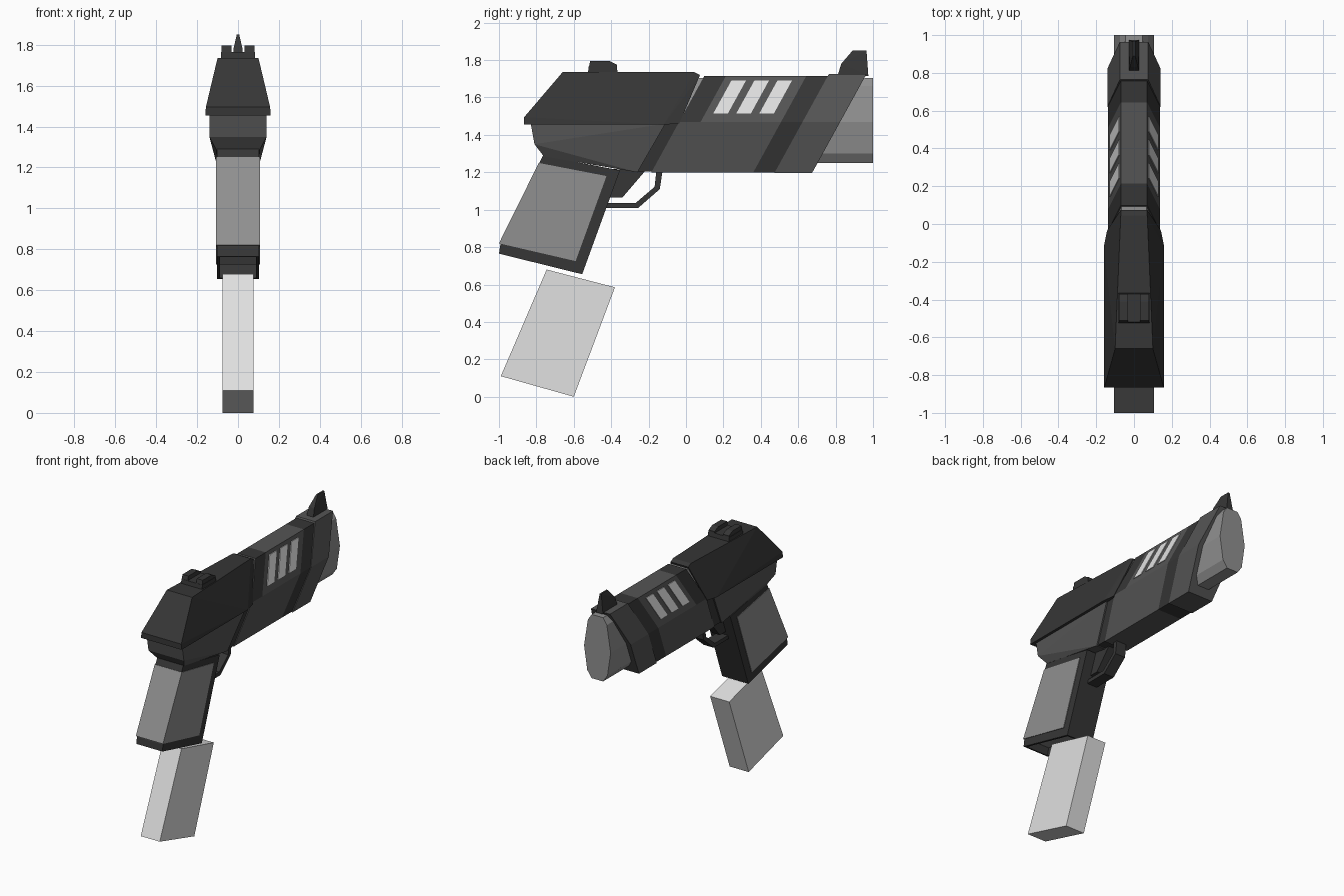
import bpy, bmesh
from mathutils import Vector

if "Cube" in bpy.data.objects:
    bpy.data.objects.remove(bpy.data.objects["Cube"], do_unlink=True)


def material(name, value):
    m = bpy.data.materials.new(name)
    m.use_nodes = True
    colour = (value, value, value, 1)
    m.diffuse_color = colour
    m.node_tree.nodes["Principled BSDF"].inputs["Base Color"].default_value = colour
    return m


CHARCOAL = material("charcoal", 0.037)
GUNMETAL = material("gunmetal", 0.09)
GREY = material("mid grey", 0.28)
LIGHT = material("light grey", 0.75)

LEAN = 0.55      # forward lean of the slanted cuts
BASE = 1.2       # height of the barrel underside


def hull(name, points, *mats, rule=None, edit=None):
    """Flat-faced convex solid around a list of 3D points."""
    bm = bmesh.new()
    for p in points:
        bm.verts.new(p)
    bmesh.ops.convex_hull(bm, input=bm.verts[:])
    bmesh.ops.delete(bm, geom=[v for v in bm.verts if not v.link_faces], context='VERTS')
    bmesh.ops.dissolve_limit(bm, angle_limit=0.01, verts=bm.verts[:], edges=bm.edges[:])
    bmesh.ops.recalc_face_normals(bm, faces=bm.faces[:])
    if edit:
        edit(bm)
    if rule:
        for f in bm.faces:
            f.material_index = rule(f)
    mesh = bpy.data.meshes.new(name)
    bm.to_mesh(mesh)
    bm.free()
    for m in mats:
        mesh.materials.append(m)
    obj = bpy.data.objects.new(name, mesh)
    bpy.context.collection.objects.link(obj)
    return obj


def sides(profile, width=None):
    """Mirror (y, z, half width) profile points to both sides."""
    return [(s * (width or p[2]), p[0], p[1]) for p in profile for s in (-1, 1)]


def slanted(name, start, end, section, *mats, rule=None):
    """Leaning tube between two cuts; the section holds (half width, z)."""
    profile = [(c + LEAN * (z - BASE), z, w) for c in (start, end) for w, z in section]
    return hull(name, sides(profile), *mats, rule=rule)


# Slide cover and lower frame
hull("slide_cover", sides([
    (-0.865, 1.455, 0.16), (-0.865, 1.495, 0.157), (-0.66, 1.735, 0.1),
    (0.045, 1.735, 0.07), (0.075, 1.72, 0.07), (-0.036, 1.46, 0.143),
    (-0.12, 1.455, 0.16)]), CHARCOAL)
hull("lower_frame", sides([
    (-0.83, 1.46, 0.14), (-0.81, 1.35, 0.14), (-0.76, 1.285, 0.105),
    (-0.26, 1.2, 0.1), (-0.11, 1.46, 0.14)]), GUNMETAL)

# Recessed neck between frame and shroud
slanted("neck_lower", -0.28, -0.18, [(0.13, 1.465), (0.092, 1.205)], CHARCOAL)
slanted("neck_upper", -0.28, -0.18, [(0.066, 1.705), (0.13, 1.465)], GREY)

# Barrel shroud in slanted sections
SECTION = [(0.07, 1.715), (0.137, 1.47), (0.095, BASE)]
slanted("shroud_rear", -0.185, -0.07, SECTION, GUNMETAL, CHARCOAL,
        rule=lambda f: int(f.calc_center_median().z > 1.47))
slanted("shroud_middle", -0.07, 0.36, SECTION, GUNMETAL)
slanted("shroud_dark_band", 0.36, 0.475, SECTION, CHARCOAL)
slanted("muzzle_ring", 0.475, 0.676,
        [(0.075, 1.725), (0.14, 1.47), (0.1, 1.195)], GUNMETAL)

# Three light stripe plates on each upper flank
for side, label in ((1, "left"), (-1, "right")):
    for i in range(3):
        start = -0.027 + 0.123 * i
        pts = []
        for z in (1.515, 1.69):
            x = 0.137 - 0.067 * (z - 1.47) / 0.245
            for cut in (start, start + 0.078):
                for offset in (-0.003, 0.005):
                    pts.append((side * (x + offset), cut + LEAN * (z - BASE), z))
        hull(f"{label}_stripe_{i + 1}", pts, LIGHT)

# Faceted barrel
BORE = [(0.045, 1.705), (0.075, 1.66), (0.105, 1.47), (0.08, 1.3), (0.045, 1.25)]
hull("barrel", sides([(y, z, w) for y in (0.6, 1.0) for w, z in BORE]), GREY)

# Sights
hull("front_sight", sides([
    (0.81, 1.715, 0.027), (0.83, 1.78, 0.022), (0.89, 1.85, 0.006),
    (0.965, 1.85, 0.006), (0.975, 1.715, 0.027)]), CHARCOAL)
hull("rear_sight_base", sides(
    [(-0.525, 1.725), (-0.52, 1.765), (-0.37, 1.765), (-0.365, 1.725)], 0.083), CHARCOAL)
for side, label in ((1, "left"), (-1, "right")):
    hull(f"rear_sight_{label}_ear", [
        (side * x, y, z) for x in (0.033, 0.08)
        for y, z in ((-0.52, 1.76), (-0.512, 1.795), (-0.41, 1.795), (-0.37, 1.775),
                     (-0.37, 1.76))], CHARCOAL)


def open_well(bm):
    """Hollow the underside of the grip."""
    bm.faces.ensure_lookup_table()
    bottom = min(bm.faces, key=lambda f: f.normal.z)
    inward = Vector(bottom.normal) * -0.15
    bmesh.ops.inset_individual(bm, faces=[bottom], thickness=0.022)
    inner = bmesh.ops.extrude_discrete_faces(bm, faces=[bottom])["faces"][0]
    bmesh.ops.translate(bm, verts=inner.verts[:], vec=inward)


# Grip with wrap-around panel
hull("grip", sides([(-0.765, 1.29), (-0.993, 0.81), (-1.0, 0.765), (-0.555, 0.655),
                    (-0.353, 1.21)], 0.103), CHARCOAL, edit=open_well)
hull("grip_panel", sides([(-0.787, 1.25), (-0.425, 1.18), (-0.59, 0.725),
                          (-1.0, 0.82)], 0.107), GREY)

# Trigger and guard
hull("trigger", sides([(-0.42, 1.22), (-0.42, 1.065), (-0.34, 1.065), (-0.305, 1.14),
                       (-0.22, 1.205)], 0.03), CHARCOAL)
OUTER = [(-0.43, 1.01), (-0.255, 1.01), (-0.14, 1.11), (-0.125, 1.21)]
INNER = [(-0.42, 1.037), (-0.268, 1.037), (-0.168, 1.122), (-0.158, 1.21)]
for i in range(3):
    hull(f"trigger_guard_{i + 1}", sides(OUTER[i:i + 2] + INNER[i:i + 2], 0.04), CHARCOAL)

# Detached magazine below the grip
hull("magazine", sides([(-0.745, 0.68), (-0.38, 0.585), (-0.6, 0.0), (-0.99, 0.11)],
                       0.075), LIGHT)
